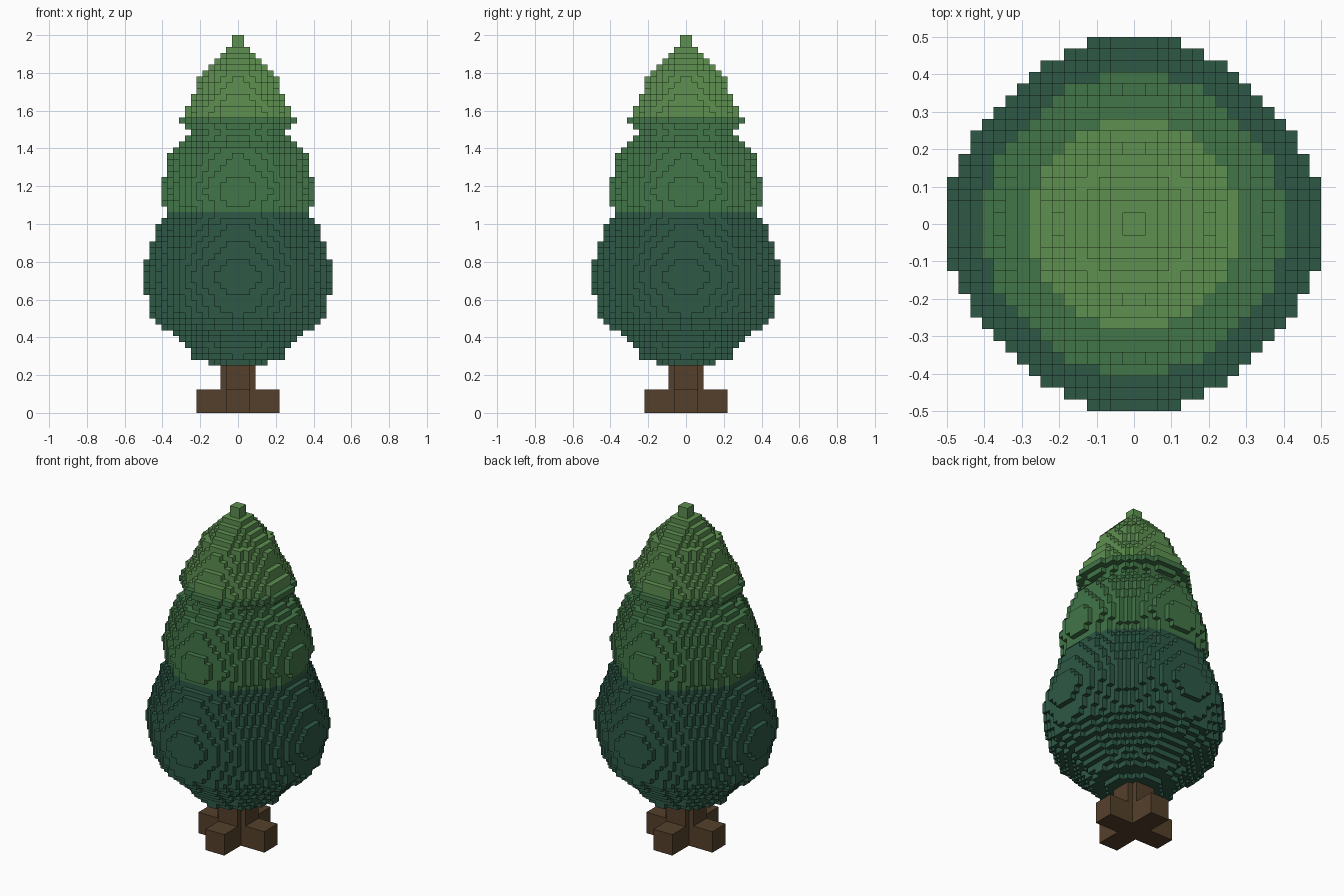
import bpy
import bmesh
from mathutils import Vector

cube = bpy.data.objects.get("Cube")
if cube:
    bpy.data.objects.remove(cube, do_unlink=True)

CELL = 1 / 32      # edge length of one block
POWER = 1.75       # roundness of each foliage layer

# Radius in blocks of every foliage layer, from the lowest upwards
FIRST_LAYER = 8
RADII = [
    5.2, 7.6, 8.3, 9.1, 10.1, 11.1, 12.6, 13.6,
    14.6, 14.9, 15.2, 15.45, 15.7, 16.0, 16.25, 16.25, 16.0, 15.7,
    15.4, 15.1, 14.7, 14.4, 14.1, 13.7, 13.2, 12.4,
    12.4, 12.7, 13.1, 13.25, 13.1, 12.8, 12.4, 12.2, 11.9, 11.6,
    11.0, 10.0, 9.0, 8.3, 9.0, 10.1,
    9.48, 9.1, 8.4, 7.8, 7.4, 7.1, 6.6, 6.0, 5.0, 4.2, 3.4, 2.3, 1.0, 1.0,
]


def material(name, rgb):
    """Flat material from 0-255 display values."""
    def linear(v):
        v /= 255
        return v / 12.92 if v <= 0.04045 else ((v + 0.055) / 1.055) ** 2.4
    colour = [linear(v) for v in rgb] + [1.0]
    mat = bpy.data.materials.new(name)
    mat.use_nodes = True
    mat.diffuse_color = colour
    bsdf = next(n for n in mat.node_tree.nodes if n.type == 'BSDF_PRINCIPLED')
    bsdf.inputs["Base Color"].default_value = colour
    bsdf.inputs["Roughness"].default_value = 0.9
    return mat


def block(nx, ny, z0, z1):
    """Cells of a centred box with half sizes nx, ny."""
    return {(x, y, z) for x in range(-nx, nx) for y in range(-ny, ny)
            for z in range(z0, z1)}


def disc(radius, z):
    """Cells of one rounded foliage layer."""
    n = int(radius) + 1
    return {(x, y, z) for x in range(-n, n) for y in range(-n, n)
            if abs(x + .5) ** POWER + abs(y + .5) ** POWER <= radius ** POWER}


def build(name, cells, solid, mat):
    """Skin the cells, leaving out faces that touch another solid cell."""
    bm = bmesh.new()
    verts = {}

    def vert(p):
        key = tuple(round(c) for c in p)
        if key not in verts:
            verts[key] = bm.verts.new(Vector(key) * CELL)
        return verts[key]

    for cell in sorted(cells):
        base = Vector(cell)
        for axis in range(3):
            u, v = Vector((0, 0, 0)), Vector((0, 0, 0))
            u[(axis + 1) % 3] = 1
            v[(axis + 2) % 3] = 1
            for side in (0, 1):
                near = list(cell)
                near[axis] += 2 * side - 1
                if tuple(near) in solid:
                    continue
                o = base.copy()
                o[axis] += side
                loop = [o, o + u, o + u + v, o + v]
                if not side:
                    loop.reverse()
                bm.faces.new([vert(p) for p in loop])
    mesh = bpy.data.meshes.new(name)
    bm.to_mesh(mesh)
    bm.free()
    mesh.materials.append(mat)
    obj = bpy.data.objects.new(name, mesh)
    bpy.context.collection.objects.link(obj)


# Trunk with a plus-shaped post, and a cross of roots
roots = block(7, 2, 0, 4) | block(2, 7, 0, 4)
post = block(3, 2, 0, 8) | block(2, 3, 0, 8)
trunk = roots | post
build("trunk", trunk, trunk, material("bark_brown", (85, 64, 43)))

# Foliage in three colour bands by height
foliage = set()
for i, r in enumerate(RADII):
    foliage |= disc(r, FIRST_LAYER + i)
for name, low, high, rgb in (
        ("lower_foliage", 8, 34, (45, 88, 70)),
        ("middle_foliage", 34, 50, (66, 118, 72)),
        ("upper_foliage", 50, 64, (93, 144, 81))):
    band = {c for c in foliage if low <= c[2] < high}
    build(name, band, foliage, material(name + "_green", rgb))
